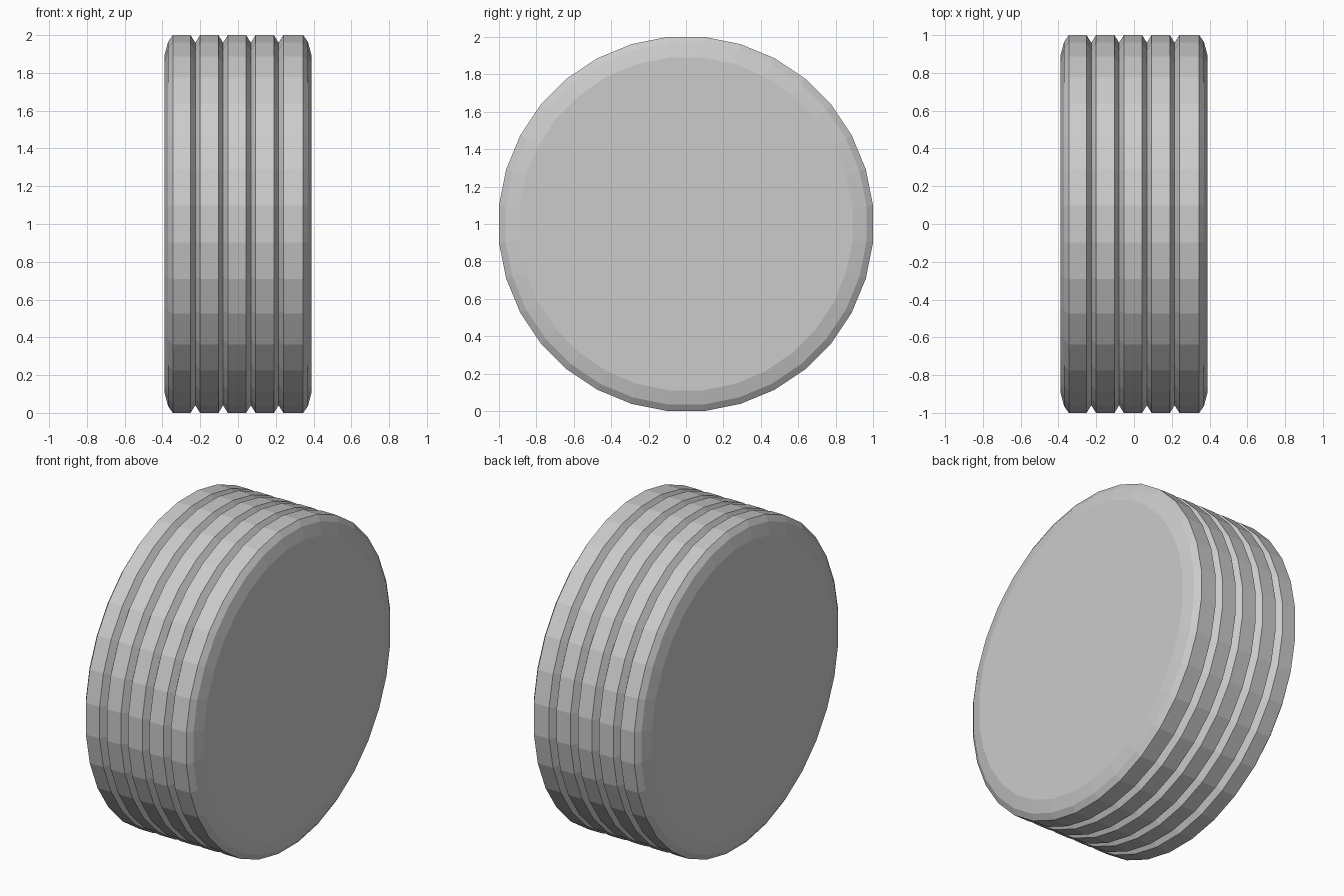
import bpy, bmesh, math

if "Cube" in bpy.data.objects:
    bpy.data.objects.remove(bpy.data.objects["Cube"])

SIDES = 32
SCALE = 1 / math.cos(math.pi / SIDES)  # flats touch the bounding box

# Tread profile (x, apothem): rounded shoulders and four V grooves
profile = [(-0.39, 0.0), (-0.39, 0.89), (-0.37, 0.965), (-0.345, 1.0)]
for g in (-0.226, -0.079, 0.068, 0.215):
    profile += [(g - 0.025, 1.0), (g, 0.96), (g + 0.025, 1.0)]
profile += [(0.345, 1.0), (0.37, 0.965), (0.39, 0.89), (0.39, 0.0)]

bm = bmesh.new()

# One ring of vertices per profile point, the axle line along x
rings = []
for x, r in profile[1:-1]:
    ring = []
    for i in range(SIDES):
        a = 2 * math.pi * (i + 0.5) / SIDES
        ring.append(bm.verts.new((x, r * SCALE * math.cos(a), 1 + r * SCALE * math.sin(a))))
    rings.append(ring)

# Tread bands and flat end caps
for a, b in zip(rings, rings[1:]):
    for i in range(SIDES):
        j = (i + 1) % SIDES
        bm.faces.new((a[i], a[j], b[j], b[i]))
bm.faces.new(rings[0])
bm.faces.new(rings[-1])
bmesh.ops.recalc_face_normals(bm, faces=bm.faces)

mesh = bpy.data.meshes.new("grooved_wheel")
bm.to_mesh(mesh)
bm.free()
wheel = bpy.data.objects.new("grooved_wheel", mesh)
bpy.context.collection.objects.link(wheel)
